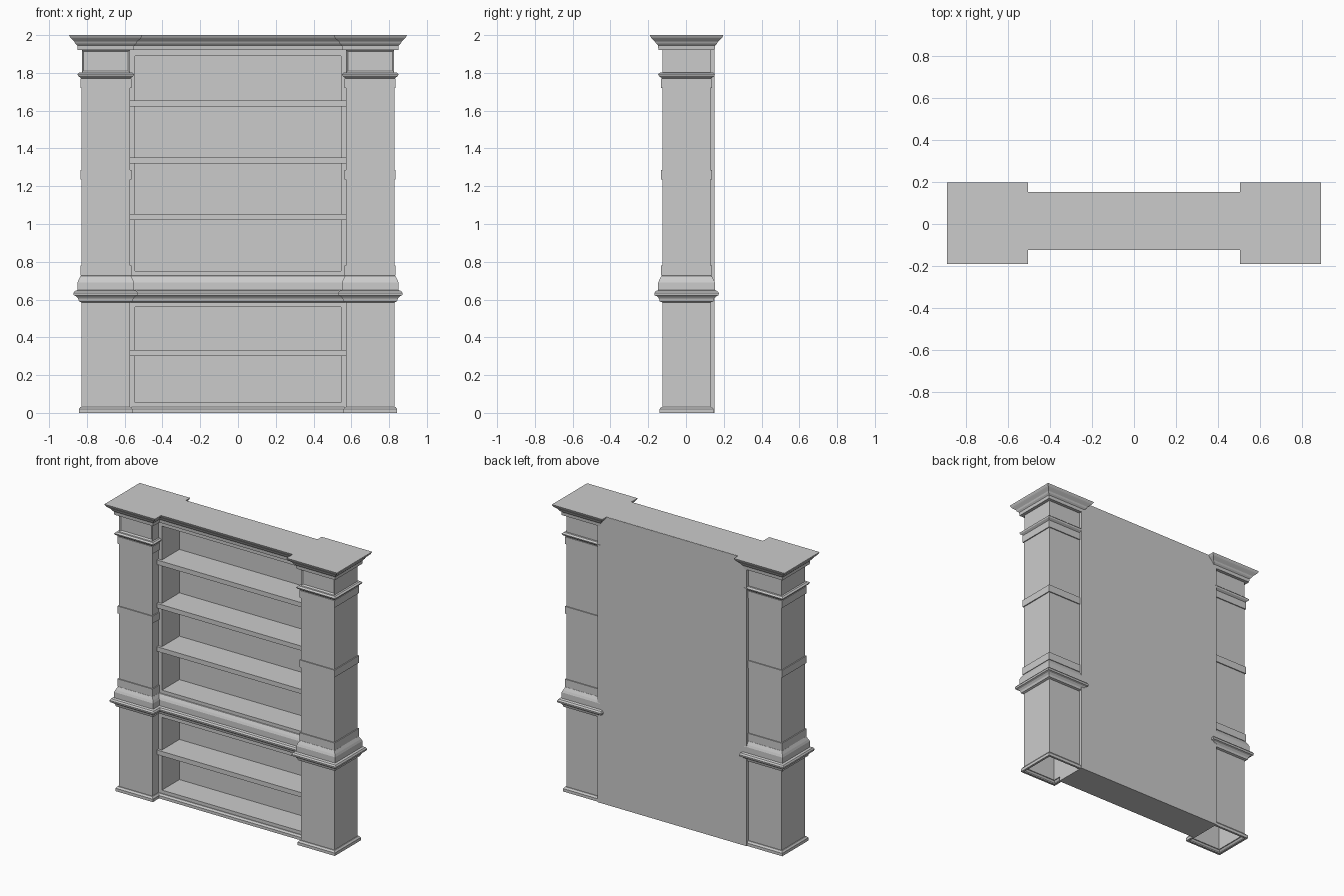
import bpy, bmesh

if "Cube" in bpy.data.objects:
    bpy.data.objects.remove(bpy.data.objects["Cube"])

COL_X, COL_Y, HALF = 0.70, 0.003, 0.128   # column centre and half width
FRONT, BACK = -0.057, 0.152               # case front and back
IN_X, OUT_X = 0.545, 0.573                # case side panel faces

# shared moulding profiles: (projection, height)
BASE = [(0, 0), (0.015, 0), (0.015, 0.02), (0.006, 0.032), (0, 0.032)]
WAIST = [(0, 0.585), (0.014, 0.59), (0.018, 0.605), (0.028, 0.617), (0.041, 0.622),
         (0.043, 0.634), (0.036, 0.645), (0.022, 0.65), (0.022, 0.69), (0.016, 0.705), (0.005, 0.725)]
CROWN = [(0, 1.922), (0.021, 1.922), (0.023, 1.945), (0.033, 1.955), (0.038, 1.965),
         (0.052, 1.978), (0.058, 1.984), (0.063, 1.992), (0.066, 2.0)]


def band(z0, z1, out=0.007):
    return [(0, z0), (out, z0), (out, z1), (0, z1)]


def finish(name, bm, flip=True):
    if flip:
        bmesh.ops.recalc_face_normals(bm, faces=bm.faces)
    me = bpy.data.meshes.new(name)
    bm.to_mesh(me)
    bm.free()
    ob = bpy.data.objects.new(name, me)
    bpy.context.collection.objects.link(ob)
    return ob


def box(name, x0, x1, y0, y1, z0, z1):
    bm = bmesh.new()
    bmesh.ops.create_cube(bm, size=1)
    for v in bm.verts:
        v.co.x = x0 + (v.co.x + 0.5) * (x1 - x0)
        v.co.y = y0 + (v.co.y + 0.5) * (y1 - y0)
        v.co.z = z0 + (v.co.z + 0.5) * (z1 - z0)
    return finish(name, bm)


def square_column(name, cx, profile):
    """Sweep a profile around a square; open below, capped on top."""
    bm = bmesh.new()
    rings = []
    for out, z in profile:
        h = HALF + out
        rings.append([bm.verts.new((cx + sx * h, COL_Y + sy * h, z))
                      for sx, sy in ((-1, -1), (1, -1), (1, 1), (-1, 1))])
    for a, b in zip(rings, rings[1:]):
        for i in range(4):
            j = (i + 1) % 4
            bm.faces.new((a[i], a[j], b[j], b[i]))
    bm.faces.new(rings[-1])
    bm.normal_update()
    # recessed panel on the frieze front
    frieze = [f for f in bm.faces if f.normal.y < -0.99
              and 1.83 < f.calc_center_median().z < 1.9]
    bmesh.ops.inset_individual(bm, faces=frieze, thickness=0.013, depth=-0.008)
    return finish(name, bm, flip=False)


def rail(name, profile):
    """Straight moulding between the columns, solid through to the back."""
    bm = bmesh.new()
    pts = [(FRONT - out, z) for out, z in profile]
    pts += [(BACK - 0.001, profile[-1][1]), (BACK - 0.001, profile[0][1])]
    face = bm.faces.new([bm.verts.new((-OUT_X, y, z)) for y, z in pts])
    ext = bmesh.ops.extrude_face_region(bm, geom=[face])
    moved = [g for g in ext["geom"] if isinstance(g, bmesh.types.BMVert)]
    bmesh.ops.translate(bm, verts=moved, vec=(2 * OUT_X, 0, 0))
    return finish(name, bm)


# columns and case sides
column = (BASE + WAIST + band(0.727, 0.78) + band(1.236, 1.286) + band(1.72, 1.77)
          + [(0.007, 1.775), (0.018, 1.783), (0.022, 1.793), (0.012, 1.802), (-0.001, 1.802)]
          + [(-0.001, 1.922)] + CROWN[1:])
for side, s in (("left", -1), ("right", 1)):
    square_column(side + "_column", s * COL_X, column)
    xs = sorted((s * IN_X, s * OUT_X))
    box(side + "_panel", *xs, FRONT, BACK - 0.002, 0.002, 1.99)

# back board
box("back_board", -OUT_X, OUT_X, 0.135, BACK, 0.0, 1.998)

# horizontal rails with mouldings
rail("bottom_rail", BASE + [(0, 0.055)])
rail("waist_rail", [(0, 0.56)] + WAIST + [(0, 0.727), (0, 0.75)])
rail("top_rail", [(0, 1.89)] + CROWN)

# shelves, slightly proud of the frame
for i, z in enumerate((0.302, 1.02, 1.321, 1.623)):
    box(f"shelf_{i + 1}", -OUT_X, OUT_X, FRONT - 0.018, 0.14, z, z + 0.032)
